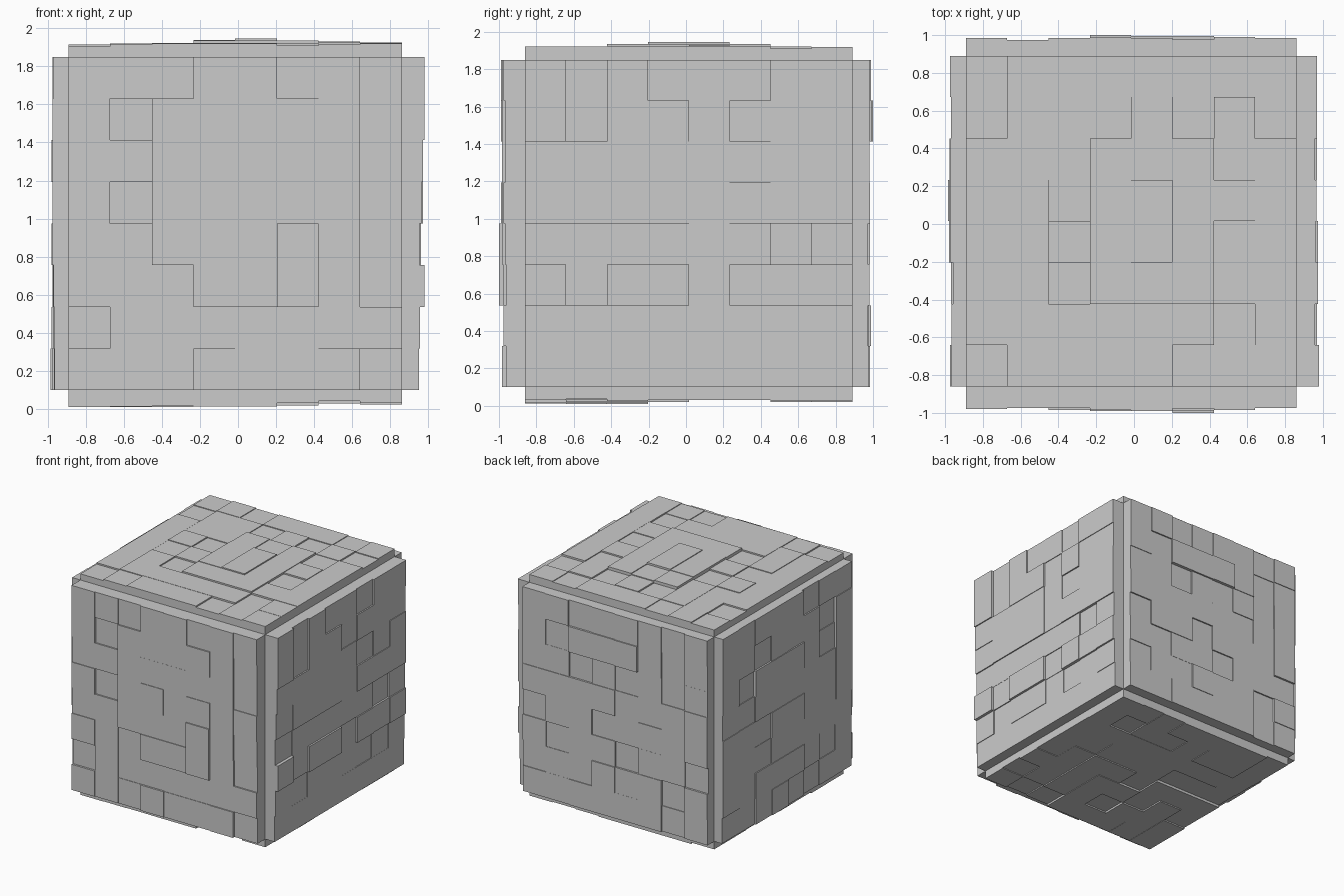
import bpy, bmesh, random
from mathutils import Vector

if "Cube" in bpy.data.objects:
    bpy.data.objects.remove(bpy.data.objects["Cube"])

random.seed(4)
LO = Vector((-0.89, -0.86, 0.10))      # lowest corner of the core cube
SIZE, N = 1.75, 8
STEP = SIZE / N


def box(bm, lo, hi):
    verts = bmesh.ops.create_cube(bm, size=1)["verts"]
    for v in verts:
        v.co = Vector([lo[i] + (v.co[i] + 0.5) * (hi[i] - lo[i]) for i in range(3)])


def finish(bm, name):
    mesh = bpy.data.meshes.new(name)
    bm.to_mesh(mesh)
    bm.free()
    bpy.context.collection.objects.link(bpy.data.objects.new(name, mesh))


def panel(name, axis, sign, cols, rows):
    """8 x 8 tiles; cols / rows hold the outline (thousandths) along the other two axes."""
    u, v = [a for a in range(3) if a != axis]
    base = LO[axis] + (SIZE if sign > 0 else 0)
    bm = bmesh.new()
    for i in range(N):
        for j in range(N):
            pick = min if sign > 0 else max
            drop = random.choice((0, 0, 0, 0.006, 0.012))
            top = sign * abs(pick(sign * cols[i], sign * rows[j]) if axis != 2
                             else pick(cols[i], rows[j])) / 1000
            if axis != 2:
                top = sign * min(cols[i], rows[j]) / 1000
            else:
                top = pick(cols[i], rows[j]) / 1000
            top -= sign * drop
            lo, hi = LO.copy(), LO.copy()
            lo[u], hi[u] = LO[u] + i * STEP, LO[u] + (i + 1) * STEP
            lo[v], hi[v] = LO[v] + j * STEP, LO[v] + (j + 1) * STEP
            lo[axis], hi[axis] = min(base, top), max(base, top)
            box(bm, lo, hi)
    finish(bm, name)


# Solid core
bm = bmesh.new()
box(bm, LO, LO + Vector((SIZE,) * 3))
finish(bm, "core_cube")

# Tiled panels on the six sides
panel("right_tiles", 0, 1, (980, 970, 975, 975, 965, 970, 970, 970),
      (950, 955, 980, 960, 970, 970, 980, 980))
panel("left_tiles", 0, -1, (975, 965, 970, 985, 985, 978, 970, 975),
      (985, 980, 975, 980, 975, 980, 975, 975))
panel("front_tiles", 1, -1, (980, 975, 985, 990, 990, 1000, 985, 975),
      (985, 975, 1000, 1000, 990, 985, 990, 990))
panel("back_tiles", 1, 1, (985, 975, 985, 1000, 1000, 995, 990, 985),
      (985, 990, 980, 985, 985, 980, 1000, 990))
panel("top_tiles", 2, 1, (1915, 1920, 1922, 1945, 1945, 1935, 1930, 1925),
      (1920, 1922, 1935, 1945, 1945, 1935, 1922, 1917))
panel("bottom_tiles", 2, -1, (0, 8, 10, 15, 15, 20, 30, 25),
      (0, 5, 10, 20, 30, 30, 20, 20))
